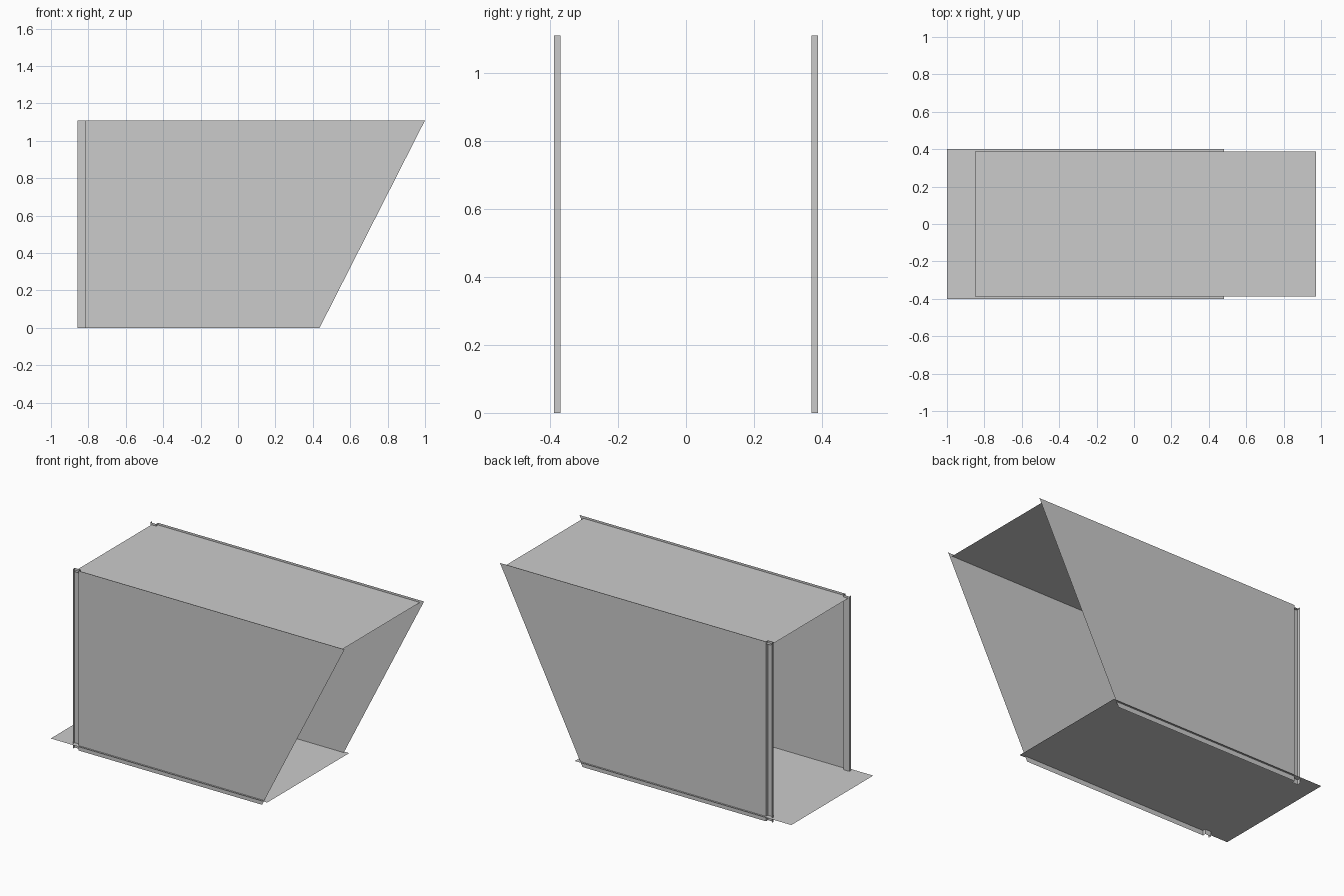
import bpy

if "Cube" in bpy.data.objects:
    bpy.data.objects.remove(bpy.data.objects["Cube"])

TOP_Z = 1.11


def sheet(name, verts, faces):
    mesh = bpy.data.meshes.new(name)
    mesh.from_pydata(verts, [], faces)
    mesh.update()
    obj = bpy.data.objects.new(name, mesh)
    bpy.context.collection.objects.link(obj)
    return obj


def side_panel(name, side):
    # Plan profile: end flange, recessed web, step back out, raked end.
    # Each entry is (x at bottom, x at top, y).
    profile = [(-0.858, -0.858, 0.388), (-0.858, -0.858, 0.369),
               (-0.818, -0.818, 0.369), (-0.818, -0.818, 0.388),
               (0.436, 1.0, 0.388)]
    verts = []
    for x_low, x_high, y in profile:
        verts += [(x_low, side * y, 0), (x_high, side * y, TOP_Z)]
    faces = []
    for i in range(len(profile) - 1):
        a = 2 * i
        quad = (a, a + 2, a + 3, a + 1)
        faces.append(quad if side < 0 else quad[::-1])
    return sheet(name, verts, faces)


def flat_panel(name, x0, x1, half_width, z):
    verts = [(x0, -half_width, z), (x1, -half_width, z),
             (x1, half_width, z), (x0, half_width, z)]
    return sheet(name, verts, [(0, 1, 2, 3)])


# Side walls with folded channels at the left end
side_panel("front_side_panel", -1)
side_panel("back_side_panel", 1)

# Thin floor and roof sheets
flat_panel("floor_panel", -1.0, 0.48, 0.4, 0.03)
flat_panel("roof_panel", -0.85, 0.972, 0.388, 1.097)
